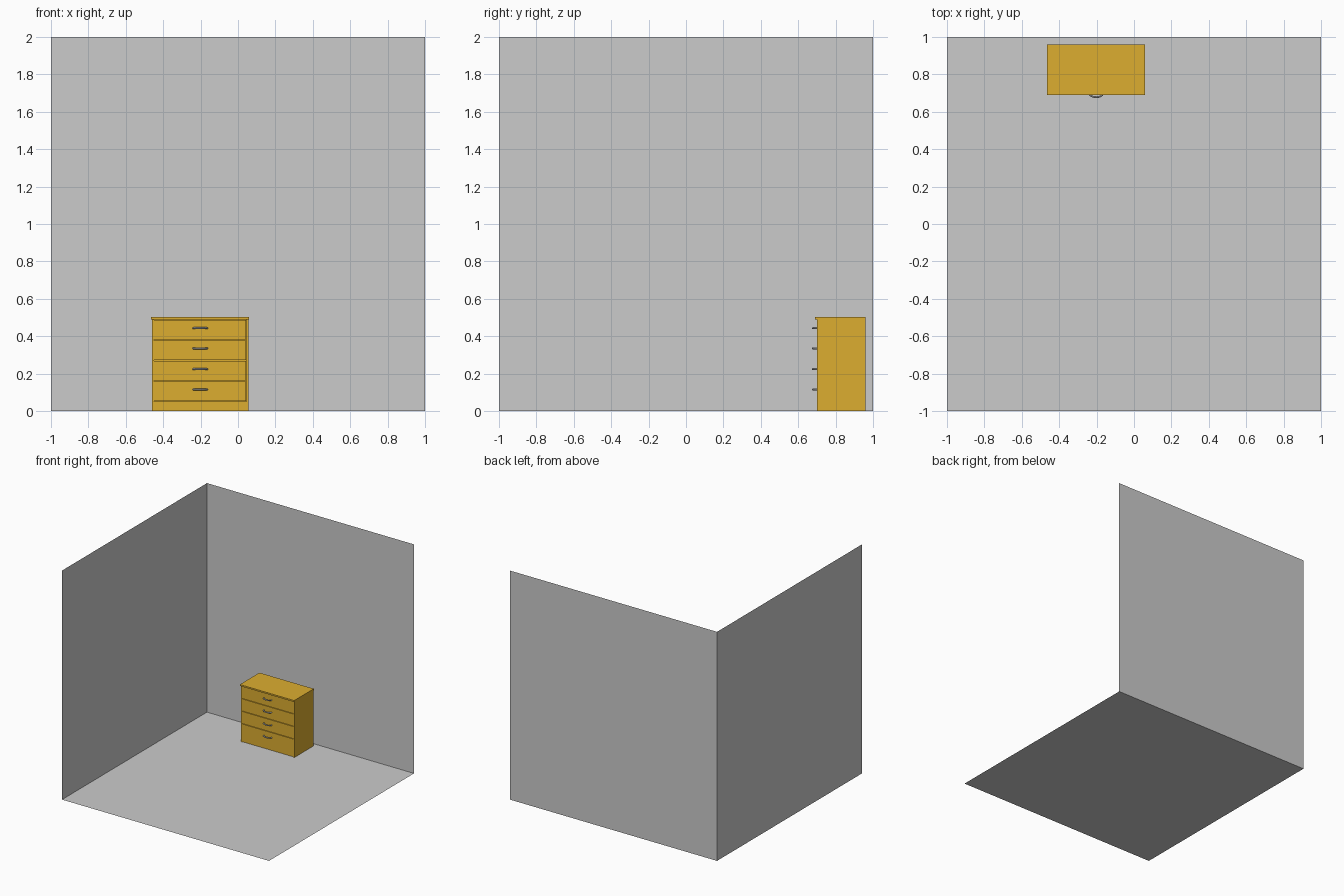
import bpy, bmesh, math

if "Cube" in bpy.data.objects:
    bpy.data.objects.remove(bpy.data.objects["Cube"])

wood = bpy.data.materials.new("orange_wood")
wood.diffuse_color = (0.72, 0.42, 0.03, 1)
wood.use_nodes = True
wood.node_tree.nodes["Principled BSDF"].inputs["Base Color"].default_value = wood.diffuse_color


def plane(name, corners):
    me = bpy.data.meshes.new(name)
    me.from_pydata(corners, [], [(0, 1, 2, 3)])
    ob = bpy.data.objects.new(name, me)
    bpy.context.collection.objects.link(ob)
    return ob


def box(name, x, y, z):
    bm = bmesh.new()
    bmesh.ops.create_cube(bm, size=1)
    for v in bm.verts:
        for i, (lo, hi) in enumerate((x, y, z)):
            v.co[i] = lo if v.co[i] < 0 else hi
    me = bpy.data.meshes.new(name)
    bm.to_mesh(me)
    bm.free()
    me.materials.append(wood)
    ob = bpy.data.objects.new(name, me)
    bpy.context.collection.objects.link(ob)
    return ob


def handle(name, cx, y, z):
    # half-elliptical bow swept with a round section
    cu = bpy.data.curves.new(name + "_path", 'CURVE')
    cu.dimensions = '3D'
    n = 16
    sp = cu.splines.new('POLY')
    sp.points.add(n)
    for i in range(n + 1):
        a = math.pi * i / n
        sp.points[i].co = (cx - 0.037 * math.cos(a), y - 0.023 * math.sin(a), z, 1)
    cu.bevel_depth = 0.005
    cu.bevel_resolution = 2
    cu.use_fill_caps = True
    tmp = bpy.data.objects.new(name + "_path", cu)
    bpy.context.collection.objects.link(tmp)
    me = bpy.data.meshes.new_from_object(tmp.evaluated_get(bpy.context.evaluated_depsgraph_get()))
    bpy.data.objects.remove(tmp)
    ob = bpy.data.objects.new(name, me)
    bpy.context.collection.objects.link(ob)
    bpy.ops.object.select_all(action='DESELECT')
    ob.select_set(True)
    bpy.context.view_layer.objects.active = ob
    bpy.ops.object.shade_smooth_by_angle()


# room: floor and two walls
plane("floor", [(-1, -1, 0), (1, -1, 0), (1, 1, 0), (-1, 1, 0)])
plane("back_wall", [(-1, 1, 0), (1, 1, 0), (1, 1, 2), (-1, 1, 2)])
plane("left_wall", [(-1, -1, 0), (-1, 1, 0), (-1, 1, 2), (-1, -1, 2)])

# dresser carcass
Y0, Y1, Z0 = 0.70, 0.96, 0.001
box("dresser_top", (-0.465, 0.06), (0.69, Y1), (0.49, 0.503))
box("left_side", (-0.459, -0.449), (Y0, Y1), (Z0, 0.49))
box("right_side", (0.045, 0.055), (Y0, Y1), (Z0, 0.49))
box("back_panel", (-0.449, 0.045), (0.95, Y1), (Z0, 0.49))
box("plinth", (-0.449, 0.045), (0.705, 0.715), (Z0, 0.052))

# drawers with their handles
for i, hz in enumerate((0.115, 0.224, 0.335, 0.443)):
    z = 0.053 + i * 0.1095
    box(f"drawer_front_{i + 1}", (-0.448, 0.044), (0.701, 0.715), (z, z + 0.105))
    box(f"drawer_box_{i + 1}", (-0.44, 0.036), (0.715, 0.94), (z + 0.005, z + 0.095))
    handle(f"drawer_handle_{i + 1}", -0.202, 0.701, hz)
